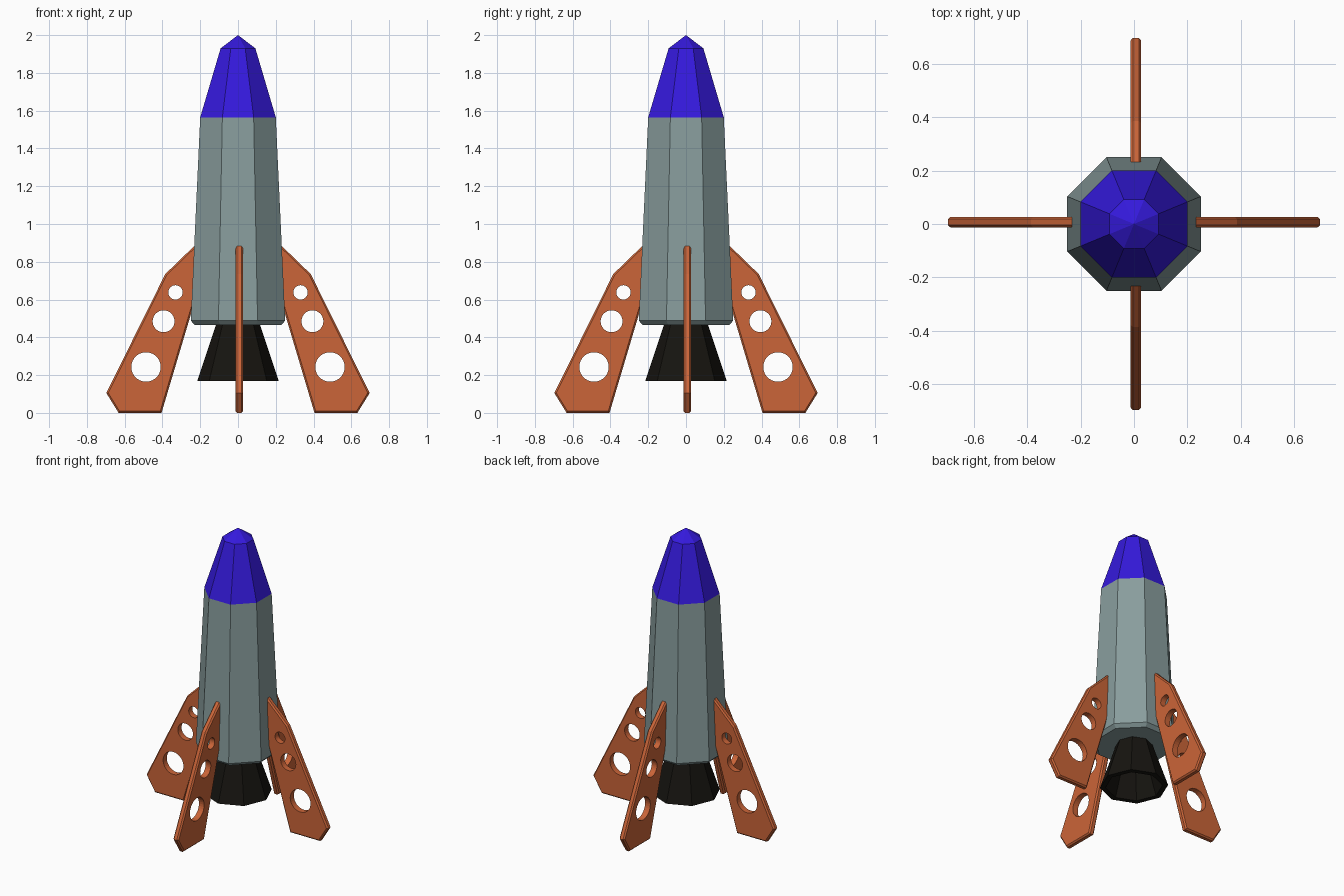
import bpy, bmesh, math
from mathutils import Matrix

if "Cube" in bpy.data.objects:
    bpy.data.objects.remove(bpy.data.objects["Cube"])

SIDES = 8


def material(name, rgb):
    m = bpy.data.materials.new(name)
    m.diffuse_color = (*rgb, 1)
    m.use_nodes = True
    m.node_tree.nodes["Principled BSDF"].inputs["Base Color"].default_value = m.diffuse_color
    return m


def add_object(name, bm, mat=None):
    bmesh.ops.recalc_face_normals(bm, faces=bm.faces[:])
    me = bpy.data.meshes.new(name)
    bm.to_mesh(me)
    bm.free()
    ob = bpy.data.objects.new(name, me)
    bpy.context.collection.objects.link(ob)
    if mat:
        me.materials.append(mat)
    return ob


def turned(name, profile, phase, mat):
    """Eight-sided shell through (corner radius, z) rings, closed at both ends."""
    bm = bmesh.new()
    rings = []
    for r, z in profile:
        angles = [phase + math.tau * i / SIDES for i in range(SIDES)]
        if r == 0:
            rings.append([bm.verts.new((0, 0, z))])
        else:
            rings.append([bm.verts.new((r * math.cos(a), r * math.sin(a), z)) for a in angles])
    for a, b in zip(rings, rings[1:]):
        for i in range(SIDES):
            j = (i + 1) % SIDES
            if len(b) == 1:
                bm.faces.new((a[i], a[j], b[0]))
            else:
                bm.faces.new((a[i], a[j], b[j], b[i]))
    for ring in (rings[0], rings[-1]):
        if len(ring) > 1:
            bm.faces.new(ring)
    return add_object(name, bm, mat)


FIN = [(0.225, 0.604), (0.405, 0), (0.632, 0), (0.697, 0.105), (0.385, 0.735), (0.225, 0.89)]
HOLES = [(0.331, 0.638, 0.038), (0.394, 0.485, 0.058), (0.487, 0.243, 0.078)]
THICK = 0.04


def fin_pair(name, offset, turn, mat):
    """Bevelled plate with three round holes, mirrored to the opposite side."""
    bm = bmesh.new()
    y0 = offset - THICK / 2
    face = bm.faces.new([bm.verts.new((x, y0, z)) for x, z in FIN])
    ext = bmesh.ops.extrude_face_region(bm, geom=[face])
    moved = [v for v in ext["geom"] if isinstance(v, bmesh.types.BMVert)]
    bmesh.ops.translate(bm, verts=moved, vec=(0, THICK, 0))
    bmesh.ops.recalc_face_normals(bm, faces=bm.faces[:])
    rim = [e for e in bm.edges if abs(e.verts[0].co.y - e.verts[1].co.y) < 1e-5]
    bmesh.ops.bevel(bm, geom=rim, offset=0.009, segments=1, profile=0.5, affect='EDGES')
    fin = add_object(name, bm, mat)

    # Hole cutters
    cb = bmesh.new()
    for x, z, r in HOLES:
        m = Matrix.Translation((x, offset, z)) @ Matrix.Rotation(math.pi / 2, 4, 'X')
        bmesh.ops.create_cone(cb, cap_ends=True, segments=32, radius1=r, radius2=r,
                              depth=0.2, matrix=m)
    cutter = add_object(name + "_hole_cutter", cb, mat)
    cutter.hide_render = True
    cutter.display_type = 'WIRE'

    for ob in (fin, cutter):
        ob.rotation_euler.z = turn
    cut = fin.modifiers.new("Holes", 'BOOLEAN')
    cut.operation = 'DIFFERENCE'
    cut.solver = 'EXACT'
    cut.object = cutter
    fin.modifiers.new("Mirror", 'MIRROR').use_axis = (True, False, False)


grey = material("hull_grey", (0.25, 0.34, 0.34))
blue = material("nose_blue", (0.035, 0.01, 0.72))
orange = material("fin_orange", (0.6, 0.13, 0.04))
black = material("nozzle_black", (0.008, 0.007, 0.005))

# Hull and nose have flats on the axes
HALF = math.pi / SIDES
K = 1 / math.cos(HALF)
turned("hull", [(0.228 * K, 0.465), (0.25 * K, 0.488), (0.2 * K, 1.565)], HALF, grey)
turned("nose_cone", [(0.2 * K, 1.565), (0.092 * K, 1.93), (0, 2.0)], HALF, blue)

# Hollow engine nozzle
turned("nozzle", [(0.115, 0.47), (0.215, 0.17), (0.18, 0.17), (0.1, 0.41)], 0, black)

# Fins on all four sides
fin_pair("side_fins", 0.007, 0, orange)
fin_pair("front_back_fins", -0.007, math.pi / 2, orange)
